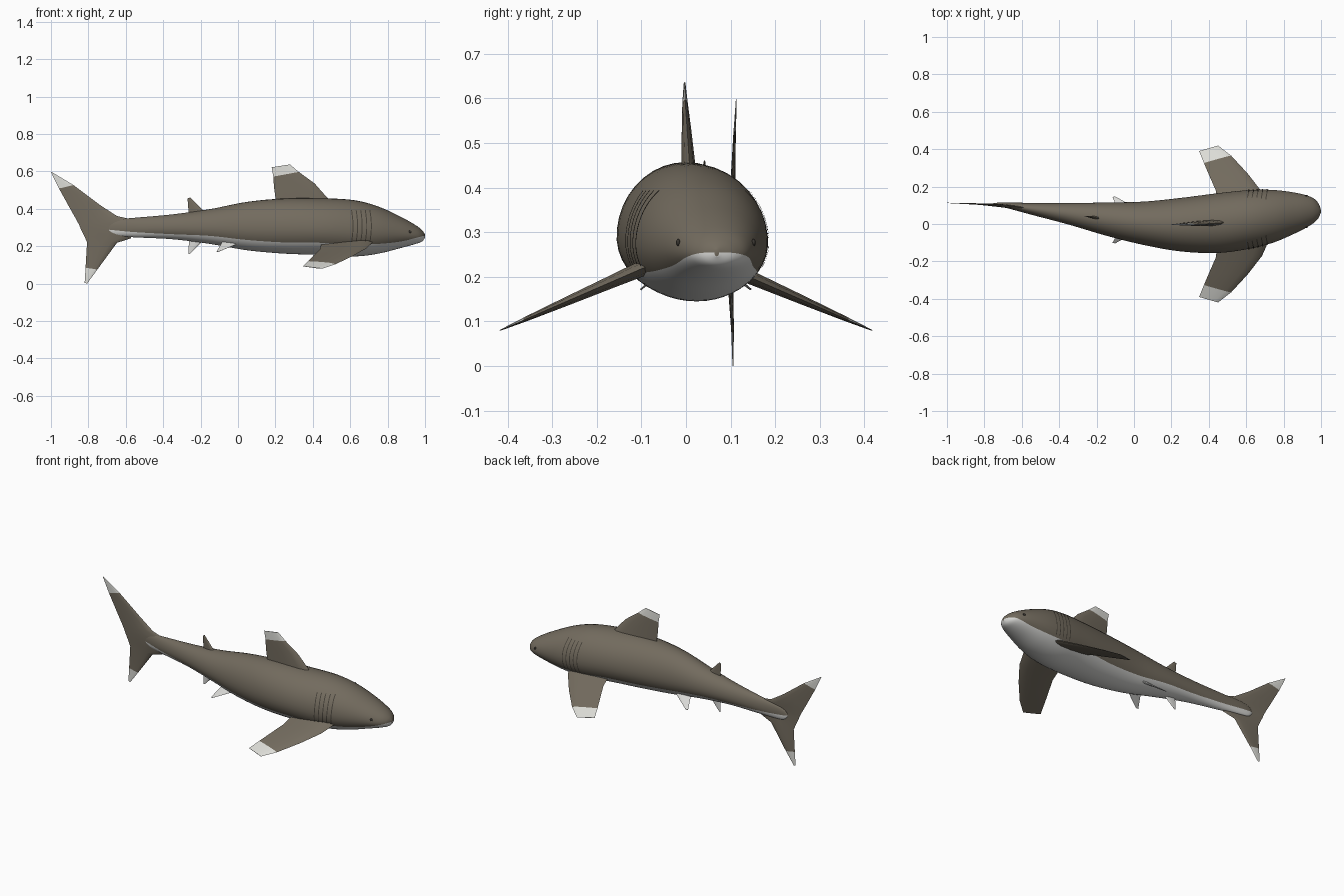
import bpy, bmesh, math
from mathutils import Vector

if "Cube" in bpy.data.objects:
    bpy.data.objects.remove(bpy.data.objects["Cube"])


def material(name, rgb):
    m = bpy.data.materials.new(name)
    m.diffuse_color = (*rgb, 1)
    m.use_nodes = True
    m.node_tree.nodes["Principled BSDF"].inputs["Base Color"].default_value = m.diffuse_color
    return m


BROWN = material("brown skin", (0.17, 0.147, 0.112))
BELLY = material("pale belly", (0.68, 0.68, 0.66))
WHITE = material("white fin tip", (0.72, 0.72, 0.68))
DARK = material("dark eye", (0.04, 0.036, 0.03))
GILL = material("gill slit", (0.06, 0.052, 0.04))


def finish(name, bm, mats, angle=40):
    me = bpy.data.meshes.new(name)
    bmesh.ops.recalc_face_normals(bm, faces=bm.faces[:])
    bm.to_mesh(me)
    bm.free()
    for m in mats:
        me.materials.append(m)
    ob = bpy.data.objects.new(name, me)
    bpy.context.collection.objects.link(ob)
    bpy.context.view_layer.objects.active = ob
    ob.select_set(True)
    bpy.ops.object.shade_smooth_by_angle(angle=math.radians(angle))
    ob.select_set(False)
    return ob


def loft(rings, mat_rule):
    """Skin closed rings of points; mat_rule(ring, segment) gives the material slot."""
    bm = bmesh.new()
    vs = [[bm.verts.new(p) for p in r] for r in rings]
    n = len(rings[0])
    for i in range(len(vs) - 1):
        for j in range(n):
            k = (j + 1) % n
            f = bm.faces.new((vs[i][j], vs[i][k], vs[i + 1][k], vs[i + 1][j]))
            f.material_index = mat_rule(i, j)
    for i, e in ((0, 0), (len(vs) - 1, len(vs) - 2)):
        bm.faces.new(vs[i]).material_index = mat_rule(e, 0)
    return bm


# Body stations: x, y left, y right, z top, z bottom, z of belly colour line
ROWS = [
    (1.0, .074, .064, .262, .246, .255),
    (.985, .112, .030, .284, .226, .253),
    (.95, .143, -.002, .312, .212, .244),
    (.87, .166, -.046, .357, .190, .225),
    (.75, .182, -.098, .412, .160, .212),
    (.62, .182, -.132, .446, .145, .210),
    (.45, .165, -.155, .456, .153, .218),
    (.25, .140, -.147, .455, .160, .220),
    (.05, .120, -.112, .437, .178, .233),
    (-.15, .115, -.062, .398, .212, .255),
    (-.35, .112, -.003, .370, .237, .264),
    (-.55, .113, .050, .352, .247, .275),
    (-.68, .115, .085, .340, .256, .287),
    (-.74, .113, .095, .326, .265, .293),
    (-.765, .107, .100, .303, .288, .295),
]


def spline(rows, steps):
    out = []
    for i in range(len(rows) - 1):
        a, b, c, d = (rows[min(max(i + k, 0), len(rows) - 1)] for k in (-1, 0, 1, 2))
        for s in range(steps):
            t = s / steps
            out.append([.5 * (2 * q + (r - p) * t + (2 * p - 5 * q + 4 * r - w) * t * t
                              + (3 * q - p - 3 * r + w) * t ** 3)
                        for p, q, r, w in zip(a, b, c, d)])
    return out + [list(rows[-1])]


FINE = spline(ROWS, 6)


def section(x):
    for a, b in zip(FINE, FINE[1:]):
        if a[0] >= x >= b[0]:
            t = (a[0] - x) / (a[0] - b[0])
            return [p + (q - p) * t for p, q in zip(a, b)]
    return FINE[-1]


def measures(row):
    """Centre y, half width, widest z, height above and below it."""
    x, yl, yr, zt, zb, zw = row
    mid = zb + .45 * (zt - zb)
    return (yl + yr) / 2, (yl - yr) / 2, mid, zt - mid, mid - zb


def surface_angle(row, z):
    yc, hw, mid, up, low = measures(row)
    d = z - mid
    return math.asin(max(-.98, min(.98, d / (up if d > 0 else low))))


def body_point(row, a):
    yc, hw, mid, up, low = measures(row)
    s = math.sin(a)
    return Vector((row[0], yc + hw * math.cos(a), mid + (up if s > 0 else low) * s))


def centre_y(x):
    if x < -.765:
        return .1035 - (x + .765) * .04
    return measures(section(x))[0]


# Body: back and belly arcs meet exactly on the colour line
UP, LOW = 26, 16
rings = []
for row in FINE:
    a = surface_angle(row, row[5])
    angles = [a + (math.pi - 2 * a) * j / UP for j in range(UP)]
    angles += [math.pi - a + (math.pi + 2 * a) * j / LOW for j in range(LOW)]
    rings.append([body_point(row, t) for t in angles])
finish("body", loft(rings, lambda i, j: 0 if j < UP else 1), [BROWN, BELLY], 60)

# Fins: lens-shaped sections between a leading and a trailing point
CHORD = [(0, 0), (.07, .65), (.22, 1), (.5, .85), (.78, .45), (1, 0)]


def fin(name, stations, normal, mats, rule=lambda i, j: 0):
    rings = []
    for lead, trail, thick in stations:
        lead, trail = Vector(lead), Vector(trail)
        top = [lead.lerp(trail, c) + normal * thick / 2 * h for c, h in CHORD]
        low = [lead.lerp(trail, c) - normal * thick / 2 * h for c, h in CHORD[-2:0:-1]]
        rings.append(top + low)
    return finish(name, loft(rings, rule), mats, 35)


def upright_fin(name, stations, mats, rule=lambda i, j: 0):
    pts = [((a, centre_y(a), b), (c, centre_y(c), d), t) for a, b, c, d, t in stations]
    return fin(name, pts, Vector((0, 1, 0)), mats, rule)


upright_fin("dorsal_fin", [
    (.51, .43, .20, .43, .034), (.476, .46, .20, .46, .03), (.41, .535, .192, .52, .021),
    (.325, .597, .189, .572, .012), (.278, .637, .18, .622, .004)],
    [BROWN, WHITE], lambda i, j: 1 if i == 3 else 0)

upright_fin("second_dorsal_fin", [
    (-.165, .37, -.262, .37, .018), (-.187, .392, -.265, .39, .014),
    (-.255, .461, -.27, .455, .003)], [BROWN])

upright_fin("anal_fin", [
    (-.165, .25, -.258, .25, .016), (-.187, .228, -.262, .228, .012),
    (-.255, .16, -.266, .157, .003)], [BELLY])

upright_fin("tail_fin", [
    (-.998, .598, -1.0, .596, .002), (-.88, .527, -.957, .508, .005),
    (-.738, .42, -.90, .405, .010), (-.647, .361, -.866, .345, .014),
    (-.575, .345, -.850, .315, .015), (-.56, .295, -.842, .295, .015),
    (-.573, .242, -.82, .25, .015), (-.647, .218, -.807, .22, .013),
    (-.752, .075, -.815, .085, .006), (-.807, 0, -.82, .004, .002)],
    [BROWN, WHITE], lambda i, j: 1 if i in (0, 8) else 0)

for side, word in ((1, "left"), (-1, "right")):
    # Pectoral fin: white tip on the upper surface only
    def pec(x, y):
        return (x, side * y, .205 - (y - .13) * .435)
    outline = [(.72, .09, .45, .09, .036), (.685, .17, .437, .18, .028),
               (.61, .267, .402, .26, .02), (.52, .365, .374, .326, .011),
               (.45, .419, .348, .39, .003)]
    fin(word + "_pectoral_fin",
        [(pec(a, b), pec(c, d), t) for a, b, c, d, t in outline],
        Vector((0, side * .4, .917)), [BROWN, WHITE],
        lambda i, j: 1 if i == 3 and j < 5 else 0)

    # Pelvic fin
    fin(word + "_pelvic_fin", [
        ((.02, .02 + side * .06, .222), (-.085, .015 + side * .06, .222), .014),
        ((-.10, .022 + side * .125, .172), (-.115, .022 + side * .122, .17), .003)],
        Vector((0, side * .55, .83)), [BELLY])

    # Eye: flattened ball sunk in the head
    row = section(.92)
    a = surface_angle(row, .277)
    p = body_point(row, a if side > 0 else math.pi - a)
    bm = bmesh.new()
    bmesh.ops.create_uvsphere(bm, u_segments=16, v_segments=10, radius=.008)
    bmesh.ops.scale(bm, vec=(1, .6, 1), verts=bm.verts[:])
    bmesh.ops.translate(bm, vec=p, verts=bm.verts[:])
    finish(word + "_eye", bm, [DARK])

    # Gill slits: five thin strips following the skin
    bm = bmesh.new()
    for g in range(5):
        prev = None
        for k in range(15):
            t = k / 14
            x = .607 + .0245 * g + .008 * math.sin(math.pi * t)
            pair = []
            for dx in (-.0025, .0025):
                row = section(x + dx)
                a = surface_angle(row, .222 + .17 * t)
                a = a if side > 0 else math.pi - a
                q = body_point(row, a) + Vector((0, math.cos(a), math.sin(a))) * .0025
                pair.append(bm.verts.new(q))
            if prev:
                bm.faces.new((prev[0], prev[1], pair[1], pair[0]))
            prev = pair
    finish(word + "_gill_slits", bm, [GILL])
